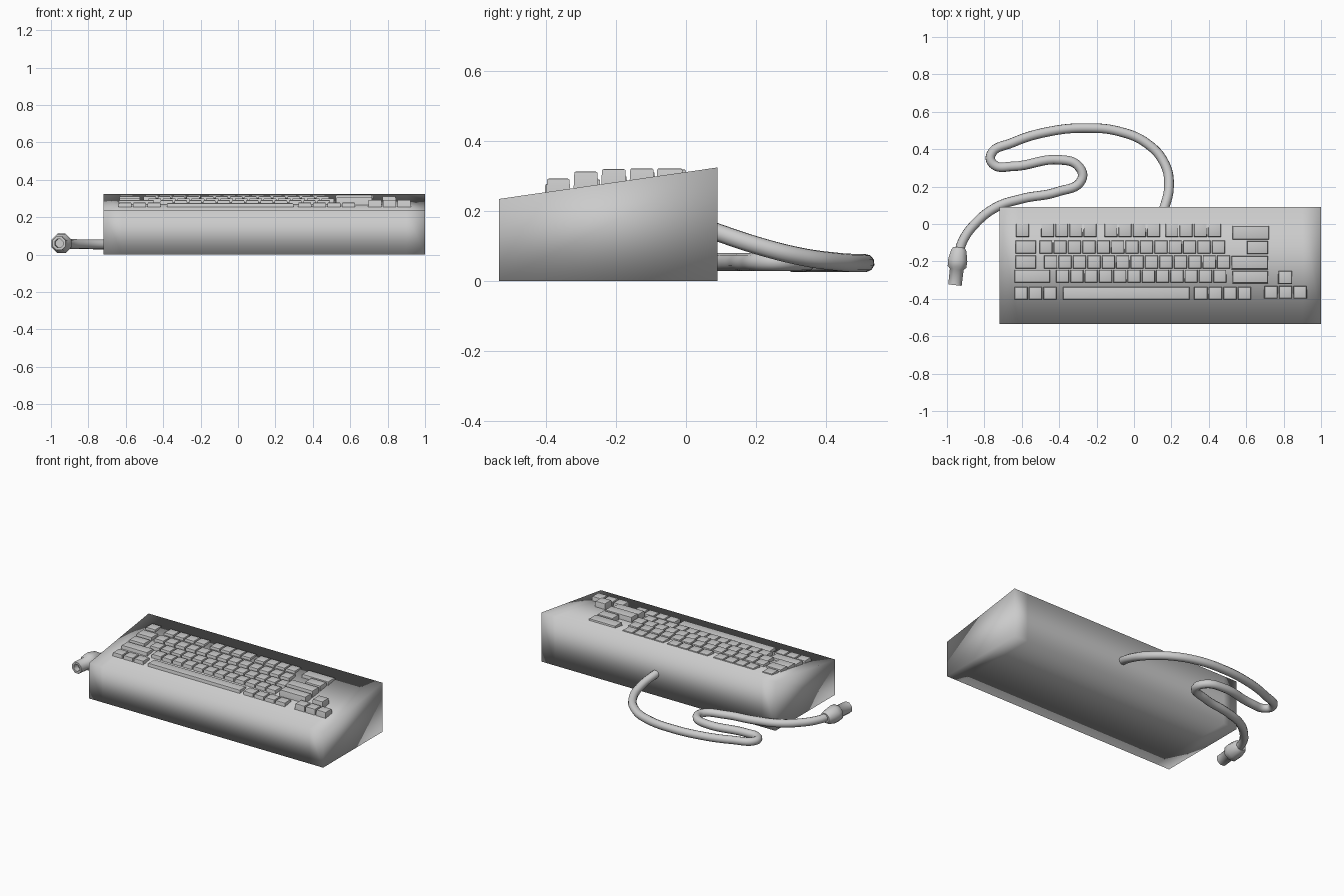
import bpy, bmesh, math
from mathutils import Vector

if "Cube" in bpy.data.objects:
    bpy.data.objects.remove(bpy.data.objects["Cube"])

FRONT, BACK = -0.535, 0.09


def deck(y):
    """Height of the sloping top at depth y."""
    return 0.235 + 0.144 * (y - FRONT)


def make_object(name, bm, angle=None):
    bmesh.ops.recalc_face_normals(bm, faces=bm.faces)
    for f in bm.faces:
        f.smooth = True
    me = bpy.data.meshes.new(name)
    bm.to_mesh(me)
    bm.free()
    ob = bpy.data.objects.new(name, me)
    bpy.context.collection.objects.link(ob)
    if angle:
        bpy.context.view_layer.objects.active = ob
        ob.select_set(True)
        bpy.ops.object.shade_smooth_by_angle(angle=math.radians(angle))
        ob.select_set(False)
    return ob


# Wedge case: side profile swept along x, softly shaded across its edges
bm = bmesh.new()
profile = [(FRONT, 0), (BACK, 0), (BACK, deck(BACK)), (FRONT, deck(FRONT))]
rings = [[bm.verts.new((x, y, z)) for y, z in profile] for x in (-0.72, -0.62, 0.9, 1.0)]
for a, b in zip(rings, rings[1:]):
    for i in range(4):
        j = (i + 1) % 4
        bm.faces.new((a[i], a[j], b[j], b[i]))
bm.faces.new(rings[0])
bm.faces.new(rings[-1])
make_object("keyboard_case", bm)


# Keys: tapered blocks with level tops and rounded upper edges
def add_key(bm, x0, x1, y0, y1, top):
    bottom = deck(y0) - 0.02
    t = 0.003
    lo = [bm.verts.new(p) for p in
          ((x0, y0, bottom), (x1, y0, bottom), (x1, y1, bottom), (x0, y1, bottom))]
    hi = [bm.verts.new(p) for p in
          ((x0 + t, y0 + t, top), (x1 - t, y0 + t, top), (x1 - t, y1 - t, top), (x0 + t, y1 - t, top))]
    bm.faces.new(lo[::-1])
    face = bm.faces.new(hi)
    for i in range(4):
        j = (i + 1) % 4
        bm.faces.new((lo[i], lo[j], hi[j], hi[i]))
    bmesh.ops.bevel(bm, geom=list(face.edges), offset=0.004, segments=2,
                    profile=0.5, affect='EDGES')


def key_row(name, y0, y1, top, groups):
    """Each group is (start x, end x, number of equal keys)."""
    bm = bmesh.new()
    for x0, x1, n in groups:
        w = (x1 - x0) / n
        for i in range(n):
            add_key(bm, x0 + i * w + 0.002, x0 + (i + 1) * w - 0.002, y0, y1, top)
    make_object(name, bm, 40)


key_row("function_keys", -0.07, 0.003, 0.319,
        [(-0.635, -0.557, 1), (-0.5, -0.197, 4), (-0.162, 0.143, 4), (0.164, 0.469, 4)])
key_row("number_keys", -0.16, -0.087, 0.312, [(-0.638, -0.52, 1), (-0.51, 0.49, 13)])
key_row("upper_letter_keys", -0.24, -0.167, 0.301, [(-0.638, -0.52, 1), (-0.484, 0.518, 13)])
key_row("lower_letter_keys", -0.315, -0.243, 0.291, [(-0.642, -0.445, 1), (-0.42, 0.497, 12)])
key_row("modifier_keys", -0.405, -0.335, 0.278, [(-0.642, -0.41, 3), (0.318, 0.63, 4)])
key_row("space_bar", -0.405, -0.335, 0.275, [(-0.384, 0.3, 1)])
key_row("right_key_top", -0.085, -0.008, 0.322, [(0.523, 0.725, 1)])
key_row("right_key_upper", -0.162, -0.09, 0.322, [(0.6, 0.72, 1)])
key_row("right_key_middle", -0.243, -0.17, 0.32, [(0.518, 0.72, 1)])
key_row("right_key_lower", -0.318, -0.25, 0.308, [(0.523, 0.72, 1)])
key_row("arrow_keys", -0.4, -0.33, 0.293, [(0.693, 0.927, 3)])
key_row("up_arrow_key", -0.322, -0.25, 0.313, [(0.768, 0.848, 1)])

# Cable: smooth tube leaving the back of the case
path = [(0.155, 0.06, 0.15), (0.187, 0.2, 0.103), (0.165, 0.32, 0.072), (0.07, 0.43, 0.056),
        (-0.08, 0.495, 0.052), (-0.25, 0.513, 0.052), (-0.45, 0.495, 0.052), (-0.65, 0.435, 0.052),
        (-0.765, 0.37, 0.052), (-0.75, 0.318, 0.052), (-0.65, 0.308, 0.053), (-0.395, 0.343, 0.054),
        (-0.298, 0.31, 0.055), (-0.28, 0.237, 0.055), (-0.41, 0.172, 0.055), (-0.6, 0.135, 0.055),
        (-0.74, 0.088, 0.055), (-0.86, -0.01, 0.056), (-0.915, -0.09, 0.058), (-0.936, -0.15, 0.06)]
cu = bpy.data.curves.new("cable", 'CURVE')
cu.dimensions = '3D'
cu.bevel_depth = 0.026
cu.bevel_resolution = 3
cu.resolution_u = 8
cu.use_fill_caps = True
sp = cu.splines.new('BEZIER')
sp.bezier_points.add(len(path) - 1)
for bp, co in zip(sp.bezier_points, path):
    bp.co = co
    bp.handle_left_type = bp.handle_right_type = 'AUTO'
bpy.context.collection.objects.link(bpy.data.objects.new("cable", cu))

# Plug: eight-sided lathe with a collar, a narrower tip and an open socket
bm = bmesh.new()
lathe = [(0.0, 0.032), (0.015, 0.044), (0.07, 0.056), (0.105, 0.054), (0.118, 0.04),
         (0.203, 0.039), (0.203, 0.024), (0.165, 0.024)]
rings = [[bm.verts.new((r * math.cos((i + 0.5) * math.pi / 4),
                        r * math.sin((i + 0.5) * math.pi / 4), d)) for i in range(8)]
         for d, r in lathe]
for a, b in zip(rings, rings[1:]):
    for i in range(8):
        j = (i + 1) % 8
        bm.faces.new((a[i], a[j], b[j], b[i]))
bm.faces.new(rings[0])
bm.faces.new(rings[-1])
plug = make_object("cable_plug", bm, 50)
plug.location = (-0.935, -0.125, 0.06)
plug.rotation_mode = 'QUATERNION'
plug.rotation_quaternion = Vector((-0.022, -0.2, 0)).to_track_quat('Z', 'Y')

# Centre the whole model in depth and width (it already spans -1..1 and -0.535..0.54)
bpy.context.view_layer.update()
